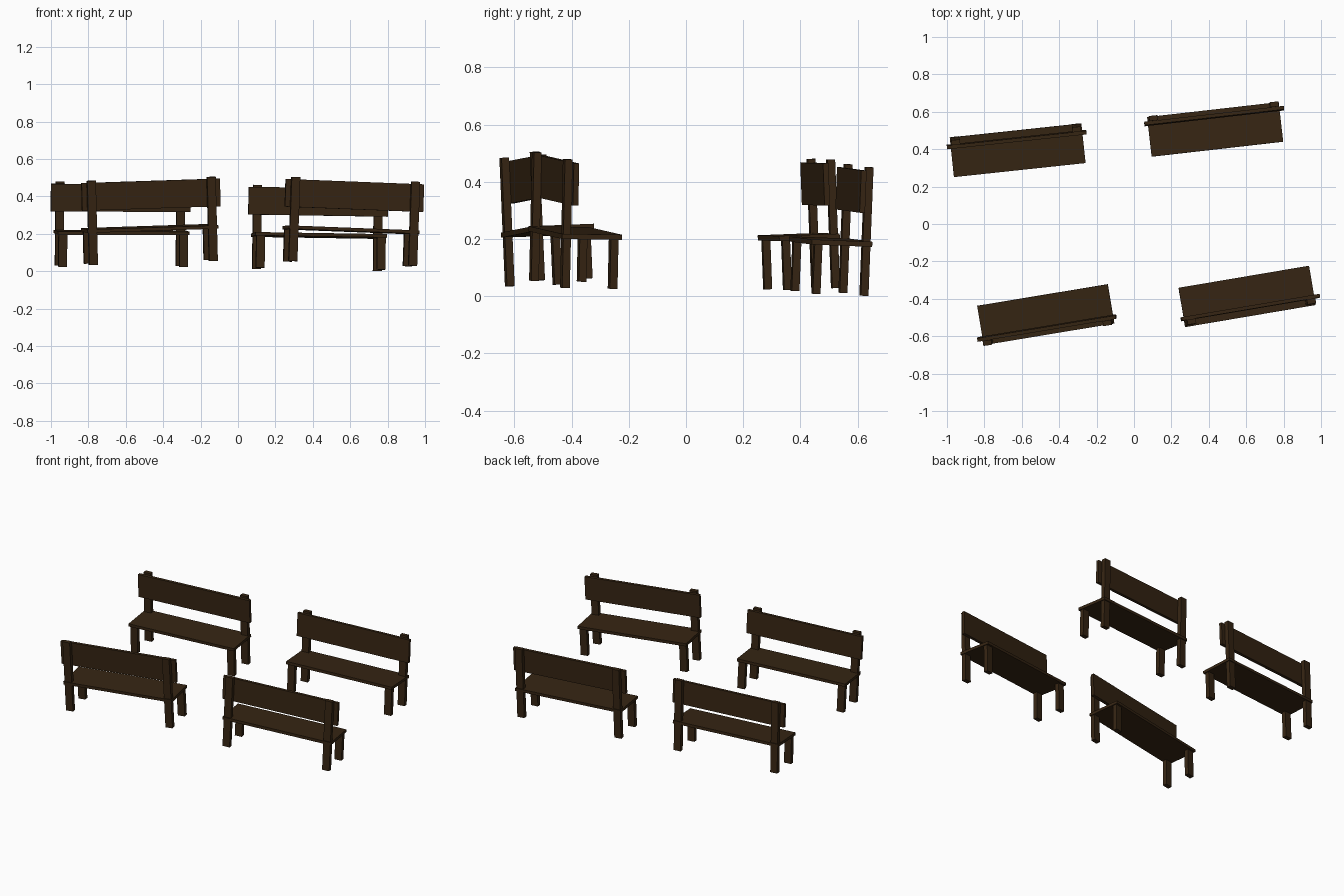
import bpy, bmesh, math
from mathutils import Matrix, Vector, Euler

if "Cube" in bpy.data.objects:
    bpy.data.objects.remove(bpy.data.objects["Cube"])

wood = bpy.data.materials.new("dark brown wood")
wood.diffuse_color = (0.037, 0.0185, 0.0065, 1)
wood.use_nodes = True
wood.node_tree.nodes["Principled BSDF"].inputs["Base Color"].default_value = wood.diffuse_color


def box(name, size, centre, frame):
    """Flat-faced box placed in a bench's local frame."""
    bm = bmesh.new()
    bmesh.ops.create_cube(bm, size=1, matrix=Matrix.Translation(centre)
                          @ Matrix.Diagonal((*size, 1)))
    me = bpy.data.meshes.new(name)
    bm.to_mesh(me)
    bm.free()
    me.materials.append(wood)
    ob = bpy.data.objects.new(name, me)
    ob.matrix_world = frame
    bpy.context.collection.objects.link(ob)


# Bench proportions (local frame: origin at seat top centre, front is -y)
LENGTH, DEPTH, THICK = 0.708, 0.213, 0.018
FLOOR = -0.19
LEG_W, LEG_D = 0.046, 0.027
BACK = DEPTH / 2


def bench(tag, location, lean, roll, yaw):
    rot = Euler([math.radians(a) for a in (lean, roll, yaw)], 'XYZ')
    frame = Matrix.Translation(Vector(location)) @ rot.to_matrix().to_4x4()

    # seat plank
    box(f"seat_{tag}", (LENGTH, DEPTH, THICK), (0, 0, -THICK / 2), frame)

    # short front legs and tall back posts
    front_h, post_h = 0.175, 0.45
    for side, x in (("left", -0.325), ("right", 0.325)):
        box(f"front_leg_{side}_{tag}", (LEG_W, LEG_D, front_h),
            (x, -BACK + 0.025, FLOOR + front_h / 2), frame)
        box(f"back_post_{side}_{tag}", (LEG_W, LEG_D, post_h),
            (x, BACK - 0.019, FLOOR + post_h / 2), frame)

    # backrest board in front of the posts
    box(f"backrest_{tag}", (0.75, 0.019, 0.148),
        (0, BACK - 0.042, FLOOR + 0.364), frame)


# Four slightly uneven benches, two rows facing each other
bench("rear_left", (-0.622, 0.394, 0.216), 2.2, 0.2, 6.1)
bench("rear_right", (0.434, 0.506, 0.200), -2.2, 0.9, 6.5)
bench("near_left", (-0.472, -0.485, 0.238), -2.2, 1.85, 189.4)
bench("near_right", (0.605, -0.387, 0.230), 0.9, -2.2, 189.6)
